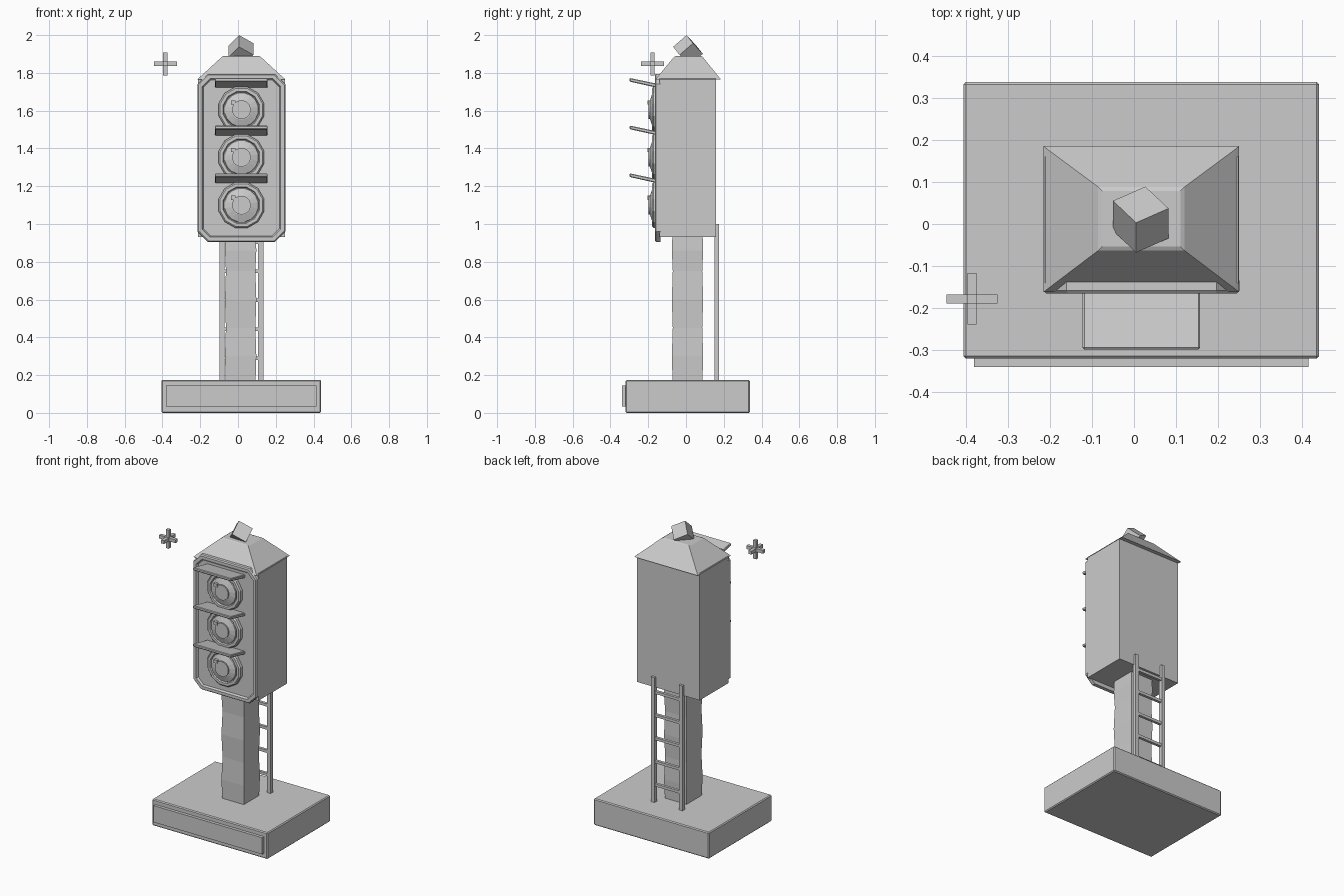
import bpy, bmesh, math
from mathutils import Matrix, Vector

if "Cube" in bpy.data.objects:
    bpy.data.objects.remove(bpy.data.objects["Cube"])

grey = bpy.data.materials.new("grey")
grey.diffuse_color = (0.6, 0.6, 0.6, 1)
grey.use_nodes = True
grey.node_tree.nodes["Principled BSDF"].inputs["Base Color"].default_value = grey.diffuse_color
CX = 0.018  # shared centre line of the signal


def finish(name, bm, bevel=0):
    bmesh.ops.recalc_face_normals(bm, faces=bm.faces)
    me = bpy.data.meshes.new(name)
    bm.to_mesh(me)
    bm.free()
    me.materials.append(grey)
    ob = bpy.data.objects.new(name, me)
    bpy.context.collection.objects.link(ob)
    if bevel:
        m = ob.modifiers.new("bevel", 'BEVEL')
        m.width, m.segments = bevel, 1
    return ob


def box(name, x, y, z, bevel=0):
    bm = bmesh.new()
    bmesh.ops.create_cube(bm, size=1)
    for v in bm.verts:
        v.co = Vector([(a + b) / 2 + c * (b - a) for c, (a, b) in zip(v.co, (x, y, z))])
    return finish(name, bm, bevel)


def loft(name, rings, bevel=0):
    """Join equal-length point rings and cap both ends."""
    bm = bmesh.new()
    loops = [[bm.verts.new(p) for p in r] for r in rings]
    n = len(loops[0])
    for a, b in zip(loops, loops[1:]):
        for i in range(n):
            bm.faces.new((a[i], a[(i + 1) % n], b[(i + 1) % n], b[i]))
    bm.faces.new(loops[0])
    bm.faces.new(loops[-1])
    return finish(name, bm, bevel)


def rect(x0, x1, y0, y1, z):
    return [(x0, y0, z), (x1, y0, z), (x1, y1, z), (x0, y1, z)]


def octagon(inset, y):
    """Chamfered rectangle in the front plane."""
    hx, hz, c = 0.233 - inset, 0.445 - inset, 0.055 - inset * 0.5
    pts = [(hx, hz - c), (hx - c, hz), (c - hx, hz), (-hx, hz - c),
           (-hx, c - hz), (c - hx, -hz), (hx - c, -hz), (hx, c - hz)]
    return [(CX + x, y, 1.35 + z) for x, z in pts]


def circle(r, y, z, n=12):
    return [(CX + r * math.cos((i + .5) * math.tau / n), y,
             z + r * math.sin((i + .5) * math.tau / n)) for i in range(n)]


# Base with front panel
box("base", (-0.405, 0.44), (-0.32, 0.338), (0, 0.175), 0.006)
box("base_panel", (-0.38, 0.415), (-0.34, -0.31), (0.035, 0.145))

# Post with slightly swelling sections
post = [(0.17, .079), (0.30, .083), (0.45, .078), (0.60, .083), (0.75, .078), (0.86, .083), (0.94, .08)]
loft("post", [rect(CX - .004 - h, CX - .004 + h, .008 - h, .008 + h, z) for z, h in post])

# Ladder
for side, x in (("left", -0.098), ("right", 0.107)):
    box("ladder_rail_" + side, (x, x + 0.027), (0.15, 0.176), (0.17, 1.0))
for i in range(5):
    z = 0.29 + i * 0.153
    box("ladder_rung", (-0.08, 0.115), (0.154, 0.172), (z - 0.009, z + 0.009))

# Housing and framed front plate
box("housing", (-0.212, 0.248), (-0.14, 0.16), (0.93, 1.77))
loft("front_plate", [octagon(0, -0.134), octagon(0, -0.158), octagon(0.006, -0.165),
                     octagon(0.025, -0.165), octagon(0.032, -0.152)])

# Hipped roof
loft("roof", [rect(-0.215, 0.25, -0.162, 0.185, 1.765),
              rect(-0.205, 0.24, -0.154, 0.177, 1.775),
              rect(-0.085, 0.12, -0.063, 0.088, 1.885),
              rect(-0.075, 0.11, -0.053, 0.078, 1.89)])

# Tilted cube finial, defined by its three edges below the top corner
edges = [Vector((-.055, .052, -.056)), Vector((.077, .034, -.043)), Vector((0, -.071, -.062))]
bm = bmesh.new()
bmesh.ops.create_cube(bm, size=1)
centre = Vector((0.005, 0.003, 2.0)) + sum(edges, Vector()) / 2
for v in bm.verts:
    v.co = centre + sum((e * c for e, c in zip(edges, v.co)), Vector())
finish("finial", bm)

# Lamps with lenses, glints and tilted visors
for z in (1.605, 1.353, 1.1):
    loft("lamp_ring", [circle(.125, -.145, z), circle(.125, -.172, z), circle(.117, -.18, z),
                       circle(.100, -.18, z), circle(.095, -.172, z)])
    loft("lamp_lens", [circle(.095, -.165, z, 16), circle(.09, -.178, z, 16), circle(.053, -.19, z, 16)])
    loft("lens_centre", [circle(.05, -.18, z, 16), circle(.05, -.198, z, 16)])
    box("lens_glint", (CX - .055, CX - .03), (-.203, -.18), (z + .028, z + .05))
    t = z - 1.605
    prof = [(-.298, 1.754), (-.298, 1.773), (-.145, 1.741), (-.145, 1.72)]
    loft("visor", [[(x, y, h + t) for y, h in prof] for x in (-0.122, 0.157)], 0.004)

# Floating three-way cross
c, L, w = (-0.385, -0.178, 1.848), 0.061, 0.011
for axis in range(3):
    box("cross_arm", *[(c[k] - (L if k == axis else w), c[k] + (L if k == axis else w)) for k in range(3)])
